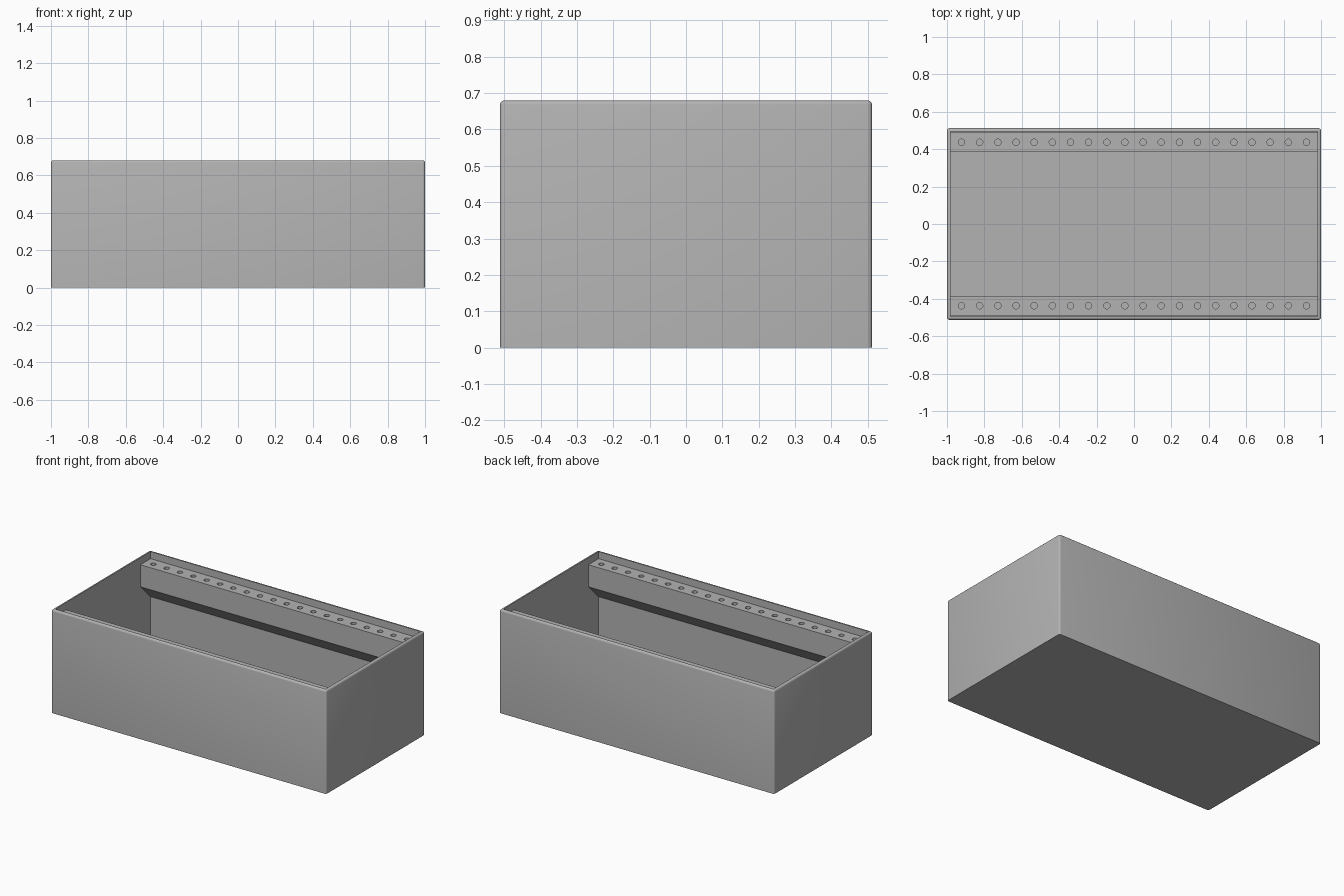
import bpy, bmesh, math
from mathutils import Matrix

if "Cube" in bpy.data.objects:
    bpy.data.objects.remove(bpy.data.objects["Cube"])

HX, HY, H = 1.0, 0.512, 0.68      # outer half sizes and height
WALL, ROUND = 0.025, 0.012
IX, IY = HX - WALL, HY - WALL
RAIL_TOP, RAIL_LOW, RAIL_DEPTH = 0.635, 0.49, 0.10

grey = bpy.data.materials.new("plain grey")
grey.diffuse_color = (0.45, 0.45, 0.45, 1)
grey.use_nodes = True
grey.node_tree.nodes["Principled BSDF"].inputs["Base Color"].default_value = grey.diffuse_color


def finish(bm, name):
    bmesh.ops.recalc_face_normals(bm, faces=bm.faces)
    me = bpy.data.meshes.new(name)
    bm.to_mesh(me)
    bm.free()
    ob = bpy.data.objects.new(name, me)
    bpy.context.collection.objects.link(ob)
    me.materials.append(grey)
    return ob


def activate(ob):
    bpy.ops.object.select_all(action='DESELECT')
    ob.select_set(True)
    bpy.context.view_layer.objects.active = ob


# Open box: solid block, hollowed from the top, outer rim and corners rounded
bm = bmesh.new()
bmesh.ops.create_cube(bm, size=1, matrix=Matrix.Translation((0, 0, H / 2))
                      @ Matrix.Diagonal((2 * HX, 2 * HY, H, 1)))
outer = [e for e in bm.edges if any(v.co.z > 0.1 for v in e.verts)]
top = max(bm.faces, key=lambda f: f.calc_center_median().z)
bmesh.ops.inset_region(bm, faces=[top], thickness=WALL)
cavity = bmesh.ops.extrude_face_region(bm, geom=[top])
floor_verts = [g for g in cavity["geom"] if isinstance(g, bmesh.types.BMVert)]
bmesh.ops.translate(bm, verts=floor_verts, vec=(0, 0, WALL - H))
if top.is_valid:
    bmesh.ops.delete(bm, geom=[top], context='FACES_ONLY')
bmesh.ops.bevel(bm, geom=outer, offset=ROUND, segments=3, profile=0.5,
                affect='EDGES', clamp_overlap=True)
box = finish(bm, "planter_box")
activate(box)
bpy.ops.object.shade_smooth_by_angle(angle=math.radians(40))


# Ledge rail with a sloped underside and a row of blind holes
def rail(name, s):
    back, front = IY + 0.005, IY - RAIL_DEPTH
    profile = [(back, RAIL_TOP), (front, RAIL_TOP), (front, RAIL_LOW),
               (back, RAIL_LOW - (back - front))]
    bm = bmesh.new()
    face = bm.faces.new([bm.verts.new((-IX - 0.005, s * y, z)) for y, z in profile])
    ext = bmesh.ops.extrude_face_region(bm, geom=[face])
    bmesh.ops.translate(bm, vec=(2 * IX + 0.01, 0, 0),
                        verts=[g for g in ext["geom"] if isinstance(g, bmesh.types.BMVert)])
    ob = finish(bm, name)

    cut = bmesh.new()
    for i in range(20):
        x = -0.922 + i * 1.844 / 19
        bmesh.ops.create_cone(cut, cap_ends=True, segments=20, radius1=0.017,
                              radius2=0.017, depth=0.2,
                              matrix=Matrix.Translation((x, s * 0.437, RAIL_TOP)))
    cutter = finish(cut, name + "_hole_cutter")
    cutter.hide_render = True
    mod = ob.modifiers.new("holes", 'BOOLEAN')
    mod.operation, mod.solver, mod.object = 'DIFFERENCE', 'EXACT', cutter
    activate(ob)
    bpy.ops.object.modifier_apply(modifier=mod.name)
    bpy.data.objects.remove(cutter)
    bpy.ops.object.shade_smooth_by_angle(angle=math.radians(30))


rail("back_rail", 1)
rail("front_rail", -1)
